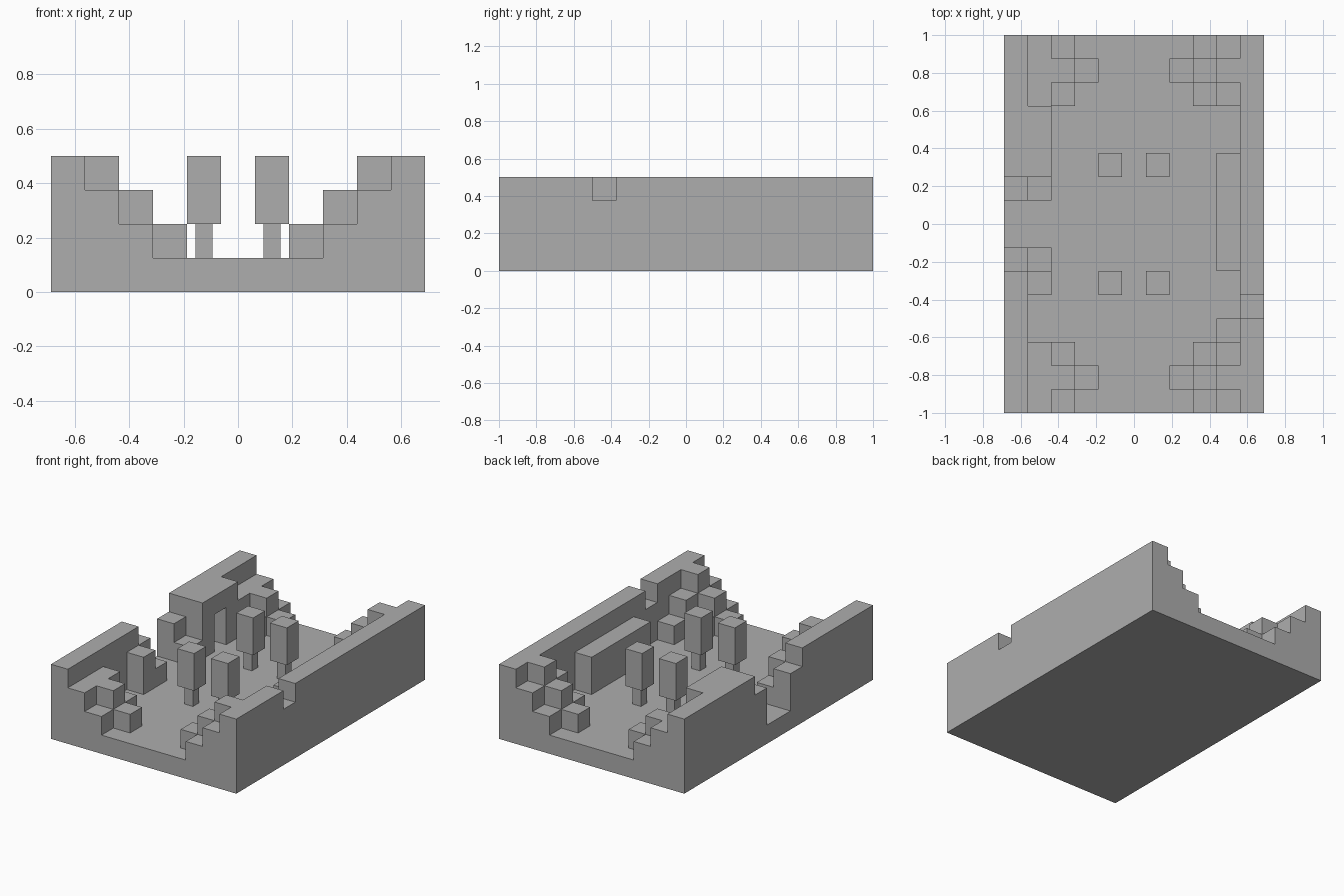
import bpy
import bmesh
from mathutils import Vector

if "Cube" in bpy.data.objects:
    bpy.data.objects.remove(bpy.data.objects["Cube"], do_unlink=True)

U = 0.125                                # block size
ORIGIN = Vector((-5.5 * U, -8 * U, U))   # front right corner of the floor

stone = bpy.data.materials.new("grey stone")
stone.use_nodes = True
COLOUR = (0.42, 0.42, 0.42, 1)
stone.diffuse_color = COLOUR
stone.node_tree.nodes["Principled BSDF"].inputs["Base Color"].default_value = COLOUR


def finish(name, bm):
    bmesh.ops.recalc_face_normals(bm, faces=bm.faces)
    mesh = bpy.data.meshes.new(name)
    bm.to_mesh(mesh)
    bm.free()
    mesh.materials.append(stone)
    obj = bpy.data.objects.new(name, mesh)
    bpy.context.collection.objects.link(obj)


def box(name, centre, size):
    bm = bmesh.new()
    bmesh.ops.create_cube(bm, size=1)
    bmesh.ops.scale(bm, vec=size, verts=bm.verts)
    bmesh.ops.translate(bm, vec=centre, verts=bm.verts)
    finish(name, bm)


def block_wall(name, columns, removed=()):
    """Stacked blocks; each column lists its heights from front to back."""
    solid = {(i, j, k) for i, heights in columns.items()
             for j, h in enumerate(heights) for k in range(int(h))}
    solid -= set(removed)
    bm = bmesh.new()
    for cell in sorted(solid):
        for axis in range(3):
            for side in (0, 1):
                near = list(cell)
                near[axis] += 2 * side - 1
                if tuple(near) in solid:
                    continue
                if near[2] < 0:          # resting on the floor slab
                    continue
                corners = []
                for a, b in ((0, 0), (1, 0), (1, 1), (0, 1)):
                    p = list(cell)
                    p[axis] += side
                    p[(axis + 1) % 3] += a
                    p[(axis + 2) % 3] += b
                    corners.append(bm.verts.new(ORIGIN + Vector(p) * U))
                if not side:
                    corners.reverse()
                bm.faces.new(corners)
    bmesh.ops.remove_doubles(bm, verts=bm.verts, dist=0.001)
    bmesh.ops.dissolve_limit(bm, angle_limit=0.01, verts=bm.verts, edges=bm.edges)
    finish(name, bm)


# Floor slab
box("floor_slab", (0, 0, U / 2), (11 * U, 16 * U, U))

# Right wall with doorway, thick section and niche
block_wall("right_wall", {
    0: "3333332002333333",
    1: "2220021001333222",
    2: "1210000000000121",
    3: "0100000000000010",
}, removed=[(1, 11, 0), (1, 11, 1)])

# Left wall with notch and inner ledge
block_wall("left_wall", {
    10: "3333233333333333",
    9: "2321002222200232",
    8: "1210000000000121",
    7: "0100000000000010",
})

# Four pillars on narrow stems
for x, side in ((-U, "right"), (U, "left")):
    for y, end in ((-2.5 * U, "front"), (2.5 * U, "back")):
        box(f"{end}_{side}_pillar", (x, y, 3 * U), (U, U, 2 * U))
        box(f"{end}_{side}_pillar_stem", (x, y, 1.5 * U), (U / 2, U / 2, U))
